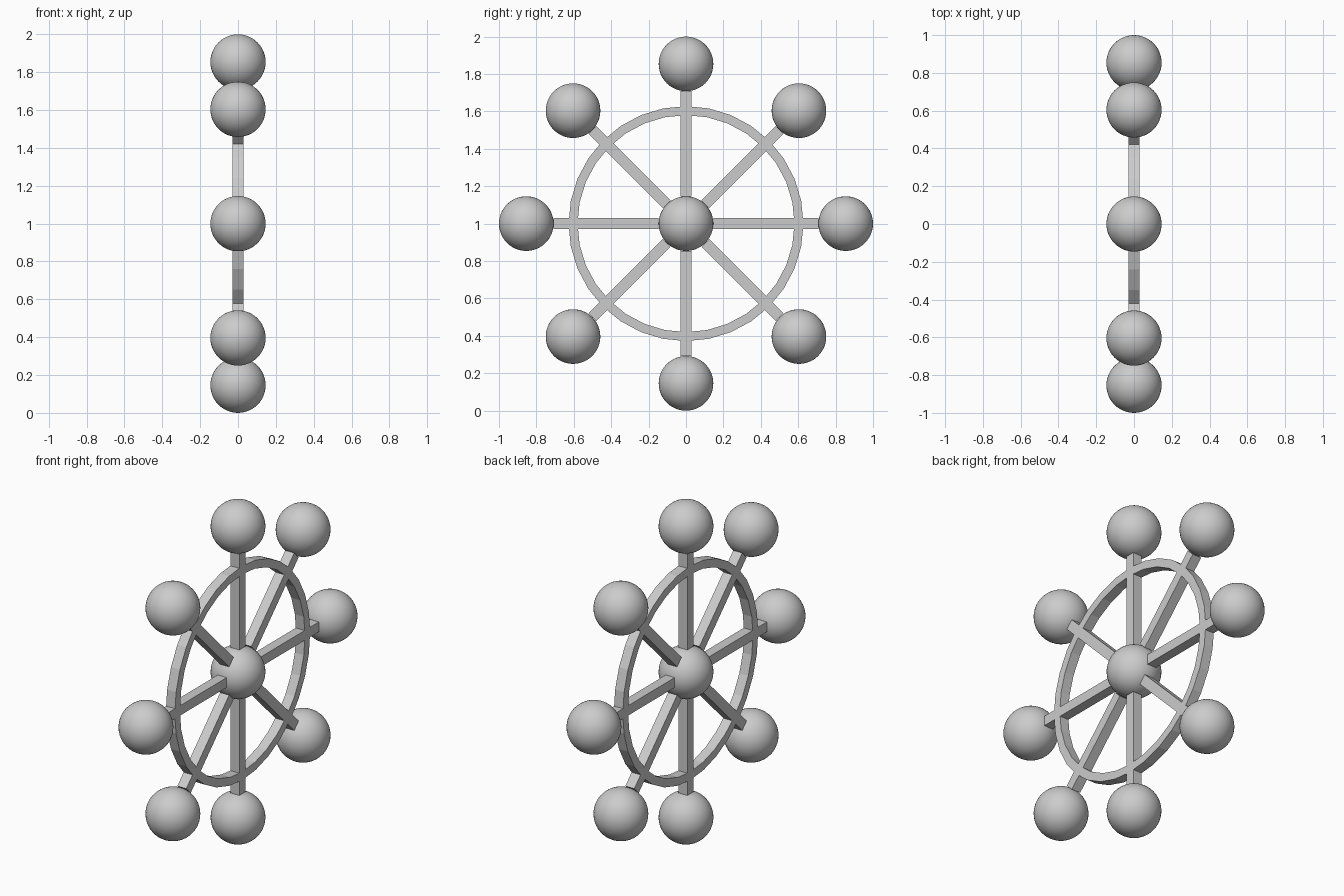
import bpy, bmesh, math
from mathutils import Matrix, Vector

if "Cube" in bpy.data.objects:
    bpy.data.objects.remove(bpy.data.objects["Cube"])

CENTER = Vector((0, 0, 1))
BALL_R = 0.146
ORBIT = 1 - BALL_R
BAR = 0.058
RIM_OUT, RIM_IN, RIM_SIDES = 0.628, 0.58, 32


def finish(bm, name):
    bmesh.ops.recalc_face_normals(bm, faces=bm.faces)
    mesh = bpy.data.meshes.new(name)
    bm.to_mesh(mesh)
    bm.free()
    obj = bpy.data.objects.new(name, mesh)
    bpy.context.collection.objects.link(obj)
    return obj


def ball(name, location):
    bpy.ops.mesh.primitive_uv_sphere_add(
        segments=48, ring_count=24, radius=BALL_R, location=location)
    bpy.context.object.name = name
    bpy.ops.object.shade_smooth()


def spoke(name, angle):
    # Square bar reaching from the hub surface to the outer ball surface
    start, end = BALL_R, ORBIT - BALL_R
    bm = bmesh.new()
    bmesh.ops.create_cube(
        bm, size=1,
        matrix=Matrix.Translation((0, (start + end) / 2, 0))
        @ Matrix.Diagonal((BAR, end - start, BAR, 1)))
    obj = finish(bm, name)
    obj.location = CENTER
    obj.rotation_euler.x = angle


# Hub
ball("hub_ball", CENTER)

# Eight spokes with end balls
for i in range(8):
    a = i * math.pi / 4
    spoke(f"spoke_{i + 1}", a)
    ball(f"end_ball_{i + 1}", CENTER + ORBIT * Vector((0, math.cos(a), math.sin(a))))

# Faceted rim: rectangular section swept around the x axis
bm = bmesh.new()
section = [(-BAR / 2, RIM_IN), (BAR / 2, RIM_IN), (BAR / 2, RIM_OUT), (-BAR / 2, RIM_OUT)]
loops = []
for i in range(RIM_SIDES):
    a = i * math.tau / RIM_SIDES
    loops.append([bm.verts.new((x, r * math.cos(a), r * math.sin(a))) for x, r in section])
for i, loop in enumerate(loops):
    nxt = loops[(i + 1) % RIM_SIDES]
    for k in range(4):
        j = (k + 1) % 4
        bm.faces.new((loop[k], loop[j], nxt[j], nxt[k]))
finish(bm, "rim").location = CENTER
